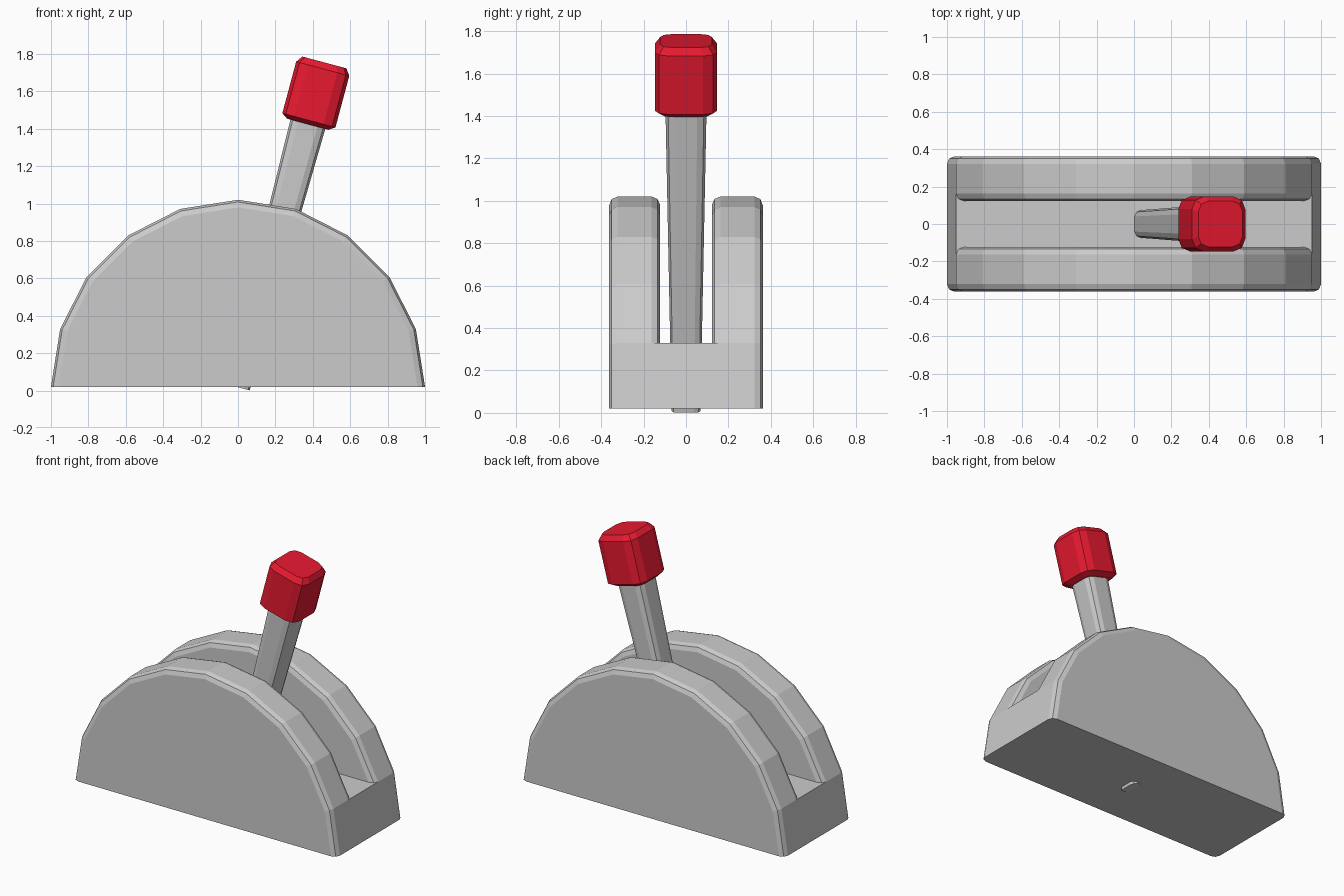
import bpy, bmesh, math
from mathutils import Matrix

if "Cube" in bpy.data.objects:
    bpy.data.objects.remove(bpy.data.objects["Cube"])

TILT = Matrix.Translation((0, 0, 0.03)) @ Matrix.Rotation(math.radians(15), 4, 'Y')


def finish(name, bm, material=None):
    bmesh.ops.recalc_face_normals(bm, faces=bm.faces)
    mesh = bpy.data.meshes.new(name)
    bm.to_mesh(mesh)
    bm.free()
    obj = bpy.data.objects.new(name, mesh)
    bpy.context.collection.objects.link(obj)
    if material:
        mesh.materials.append(material)
    return obj


def rounded_square(r):
    # 12-sided section: flat sides with two-segment corners
    quarter = [(1, -0.55), (1, 0.55), (0.87, 0.87)]
    pts = []
    for k in range(4):
        c, s = [(1, 0), (0, 1), (-1, 0), (0, -1)][k]
        pts += [(r * (c * x - s * y), r * (s * x + c * y)) for x, y in quarter]
    return pts


def loft(name, rings, material=None):
    # stack of (height, half width) sections along the tilted lever axis
    bm = bmesh.new()
    loops = [[bm.verts.new((x, y, h)) for x, y in rounded_square(r)] for h, r in rings]
    for a, b in zip(loops, loops[1:]):
        for i in range(12):
            j = (i + 1) % 12
            bm.faces.new((a[i], a[j], b[j], b[i]))
    bm.faces.new(loops[0])
    bm.faces.new(loops[-1])
    bm.transform(TILT)
    return finish(name, bm, material)


# housing: half of a 20-sided disc with a slot along the middle
bm = bmesh.new()
ys = (-0.362, -0.122, 0.122, 0.362)
rows = []
for i in range(11):
    a = math.pi * i / 10
    x, z = math.cos(a), 0.02 + math.sin(a)
    end = i in (0, 10)
    rows.append([bm.verts.new((x, y, z)) if not (end and k in (1, 2)) else None
                 for k, y in enumerate(ys)])
for k in (0, 3):                                    # outer side walls
    bm.faces.new([r[k] for r in rows])
for k in (1, 2):                                    # slot walls
    bm.faces.new([r[k] for r in rows[1:10]])
for a, b in zip(rows[1:9], rows[2:10]):             # tops of the two cheeks
    for k in (0, 2):
        bm.faces.new((a[k], a[k + 1], b[k + 1], b[k]))
for low, high in ((rows[0], rows[1]), (rows[10], rows[9])):   # ends
    bm.faces.new(high + [low[3], low[0]])
bm.faces.new((rows[1][1], rows[1][2], rows[9][2], rows[9][1]))      # slot floor
bm.faces.new((rows[0][0], rows[0][3], rows[10][3], rows[10][0]))    # underside
bmesh.ops.recalc_face_normals(bm, faces=bm.faces)
rims = [bm.edges.get((a[k], b[k])) for a, b in zip(rows, rows[1:])
        for k in range(4) if a[k] and b[k]]
bmesh.ops.bevel(bm, geom=rims, offset=0.04, offset_type='OFFSET', segments=2,
                profile=0.5, affect='EDGES', clamp_overlap=True)
finish("lever_housing", bm)

# lever shaft, slightly wider at the top
loft("lever_shaft", [(-0.012, 0.068), (1.47, 0.097)])

# red grip with bevelled ends
red = bpy.data.materials.new("red_grip")
red.diffuse_color = (0.8, 0.01, 0.03, 1)
red.use_nodes = True
red.node_tree.nodes["Principled BSDF"].inputs["Base Color"].default_value = red.diffuse_color
loft("lever_grip", [(1.443, 0.115), (1.465, 0.147), (1.75, 0.147), (1.785, 0.122)], red)
